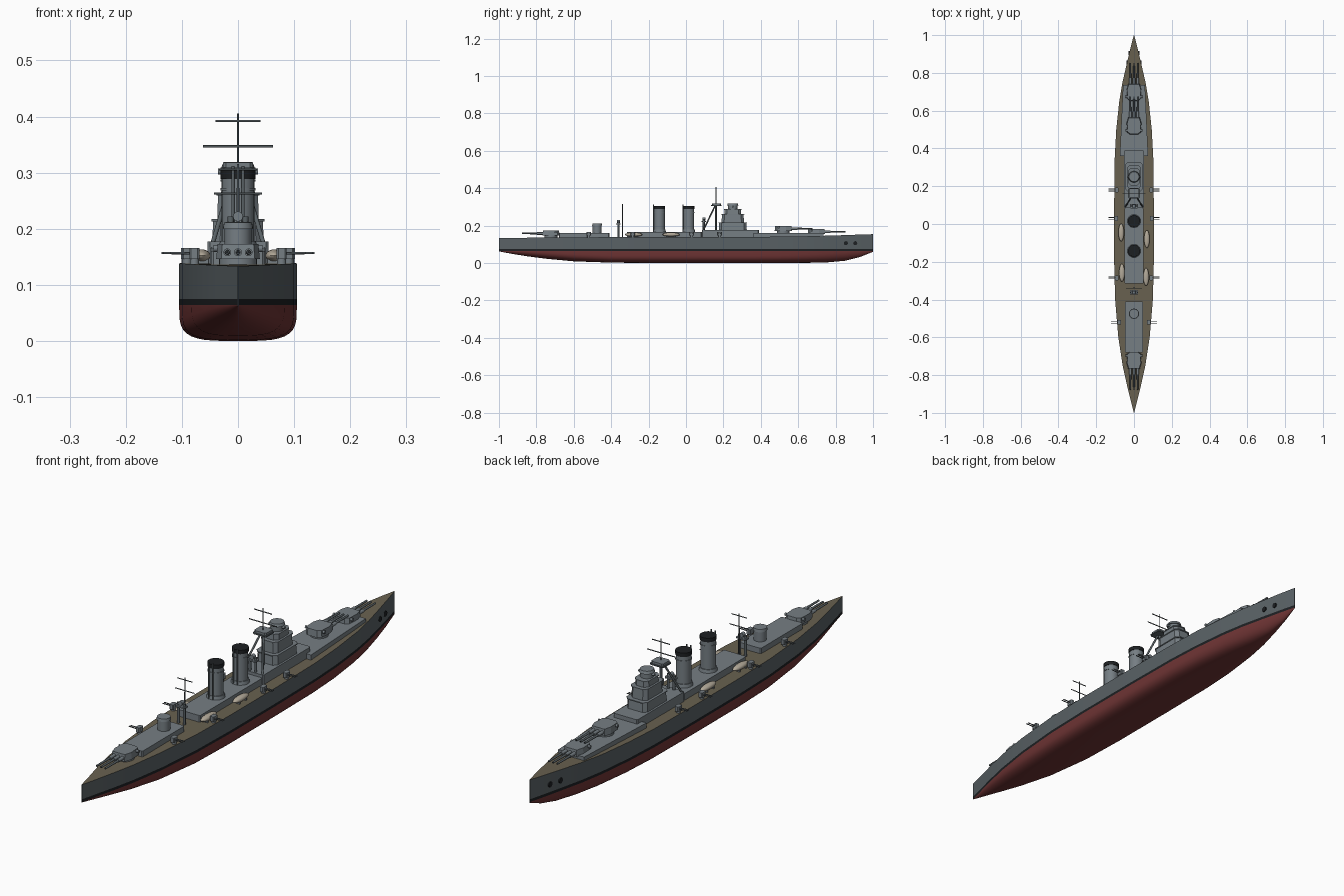
import bpy, bmesh, math
from mathutils import Vector

if "Cube" in bpy.data.objects:
    bpy.data.objects.remove(bpy.data.objects["Cube"])


def mat(name, r, g, b):
    m = bpy.data.materials.new(name)
    m.diffuse_color = (r, g, b, 1)
    m.use_nodes = True
    m.node_tree.nodes["Principled BSDF"].inputs["Base Color"].default_value = m.diffuse_color
    return m


HULL = mat("hull_grey", .10, .12, .13)
GREY = mat("upper_grey", .18, .21, .23)
DECK = mat("deck_wood", .14, .12, .08)
RED = mat("bottom_red", .16, .035, .035)
BLACK = mat("black", .012, .014, .016)
CREAM = mat("boat_cream", .45, .40, .32)


def finish(name, bm, mats, smooth=True):
    bmesh.ops.recalc_face_normals(bm, faces=bm.faces)
    me = bpy.data.meshes.new(name)
    bm.to_mesh(me)
    bm.free()
    ob = bpy.data.objects.new(name, me)
    bpy.context.collection.objects.link(ob)
    for m in mats:
        me.materials.append(m)
    if smooth:
        bpy.ops.object.select_all(action='DESELECT')
        ob.select_set(True)
        bpy.context.view_layer.objects.active = ob
        bpy.ops.object.shade_smooth_by_angle(angle=math.radians(35))
    return ob


def prism(name, outline, z0, z1, m=GREY, top=1.0):
    """Extrude a plan outline; top scales the upper outline about its centre."""
    bm = bmesh.new()
    c = sum((Vector(p) for p in outline), Vector((0, 0))) / len(outline)
    lo = [bm.verts.new((x, y, z0)) for x, y in outline]
    hi = [bm.verts.new((c.x + (x - c.x) * top, c.y + (y - c.y) * top, z1)) for x, y in outline]
    n = len(outline)
    bm.faces.new(lo)
    bm.faces.new(hi)
    for i in range(n):
        bm.faces.new((lo[i], lo[(i + 1) % n], hi[(i + 1) % n], hi[i]))
    return finish(name, bm, [m], False)


def block(name, x, y, hx, hy, z0, z1, c=.004, m=GREY, top=1.0):
    """Box with chamfered vertical corners."""
    o = [(hx, hy - c), (hx - c, hy), (c - hx, hy), (-hx, hy - c),
         (-hx, c - hy), (c - hx, -hy), (hx - c, -hy), (hx, c - hy)]
    return prism(name, [(x + a, y + b) for a, b in o], z0, z1, m, top)


def rod(name, a, b, r, m=GREY, r2=None, seg=12):
    a, b = Vector(a), Vector(b)
    bm = bmesh.new()
    bmesh.ops.create_cone(bm, cap_ends=True, segments=seg, radius1=r,
                          radius2=r if r2 is None else r2, depth=(b - a).length)
    ob = finish(name, bm, [m])
    ob.location = (a + b) / 2
    ob.rotation_euler = (b - a).to_track_quat('Z', 'Y').to_euler()
    return ob


# Hull stations: y, half width, keel height, deck height
ST = [(-1, .001, .062, .134), (-.93, .018, .049, .134), (-.85, .038, .036, .135), (-.75, .060, .023, .136),
      (-.6, .083, .009, .137), (-.4, .1, .002, .138), (-.2, .105, 0, .138), (.1, .105, 0, .138),
      (.35, .102, 0, .139), (.5, .094, 0, .141), (.65, .078, .001, .143), (.75, .061, .003, .146),
      (.85, .038, .012, .149), (.93, .019, .032, .152), (1, .001, .06, .154)]


def station(y, k):
    for a, b in zip(ST, ST[1:]):
        if y <= b[0]:
            return a[k] + (b[k] - a[k]) * (y - a[0]) / (b[0] - a[0])
    return ST[-1][k]


# Hull: lofted sections with boot stripe, red bottom and wooden deck
bm = bmesh.new()
N = 9
rings = []
for y, w, keel, deck in ST:
    p = 2 / (1.7 + 2.1 * min(1, w / .1) ** 2)
    half = [(w, deck), (w, .075)]
    for i in range(N + 1):
        t = math.pi / 2 * i / N
        half.append((w * max(0, math.cos(t)) ** p if i < N else 0,
                     .064 - (.064 - keel) * math.sin(t) ** p))
    ring = half + [(-x, z) for x, z in half[-2::-1]]
    rings.append([bm.verts.new((x, y, z)) for x, z in ring])
n = len(rings[0])
for a, b in zip(rings, rings[1:]):
    for i in range(n):
        f = bm.faces.new((a[i], a[(i + 1) % n], b[(i + 1) % n], b[i]))
        k = min(i, n - 2 - i)
        f.material_index = 2 if i == n - 1 else (0 if k == 0 else 1 if k == 1 else 3)
bm.faces.new(rings[0])
bm.faces.new(rings[-1])
finish("hull", bm, [HULL, BLACK, DECK, RED])

# Hawse holes near the bow
for y in (.855, .905):
    w = station(y, 1)
    for s in (-1, 1):
        rod("hawse_hole", (s * (w - .006), y, .106), (s * (w + .003), y, .106), .011, BLACK)

# Deckhouses
prism("fore_deckhouse", [(.075, .36), (.058, .735), (-.058, .735), (-.075, .36)], .13, .16)
block("bridge_base", 0, .237, .054, .152, .13, .177)
block("middle_deckhouse", 0, -.115, .05, .2, .13, .165)
block("aft_deckhouse", 0, -.545, .048, .135, .13, .16)

# Bridge tower tiers, each with a thin overhanging deck
for i, (hx, hy, z0, z1) in enumerate([(.046, .075, .175, .217), (.037, .06, .217, .263), (.03, .045, .263, .288)]):
    block("bridge_tier", 0, .25, hx, hy, z0, z1, .014, GREY, .96)
    block("bridge_tier_rim", 0, .25, hx + .001, hy + .002, z1 - .004, z1, .014)
rod("bridge_director", (0, .25, .285), (0, .25, .31), .025, GREY, seg=24)
rod("bridge_director_cap", (0, .25, .308), (0, .25, .319), .03, GREY, .026, 24)
rod("bridge_rangefinder", (-.036, .25, .302), (.036, .25, .302), .005)


# Triple gun turrets: d is the pointing direction along y
def turret(y, z, d):
    rod("barbette", (0, y, z - .03), (0, y, z + .004), .034, GREY, seg=24)
    o = [(.03, .046), (.039, .015), (.036, -.035), (.022, -.046)]
    o += [(-a, b) for a, b in o[::-1]]
    prism("turret", [(a, y + d * b) for a, b in o], z, z + .027, GREY, .93)
    rod("turret_rangefinder", (-.044, y - d * .024, z + .019), (.044, y - d * .024, z + .019), .006)
    for x in (-.019, 0, .019):
        rod("barrel_sleeve", (x, y + d * .03, z + .012), (x, y + d * .075, z + .012), .007)
        rod("gun_barrel", (x, y + d * .07, z + .012), (x, y + d * .155, z + .012), .0048, HULL, .0038)
        rod("gun_bore", (x, y + d * .15, z + .012), (x, y + d * .1555, z + .012), .0025, BLACK)


turret(.697, .155, 1)
turret(.52, .172, 1)
turret(-.722, .146, -1)

# Funnels with dark caps, steam pipes and collars
for y in (-.142, .015):
    rod("funnel_base", (0, y, .16), (0, y, .178), .036, GREY, .032, 32)
    rod("funnel", (0, y, .165), (0, y, .298), .029, GREY, seg=32)
    rod("funnel_collar", (0, y, .268), (0, y, .273), .031, GREY, seg=32)
    rod("funnel_cap", (0, y, .289), (0, y, .305), .031, BLACK, seg=32)
    for x in (-.009, .009):
        rod("steam_pipe", (x, y - .032, .165), (x, y - .032, .312), .003, HULL)

# Fore tripod mast with spotting platform and yards
rod("foremast", (0, .16, .165), (0, .16, .31), .005, HULL)
rod("foremast_pole", (0, .16, .31), (0, .16, .405), .0018, HULL)
for s in (-1, 1):
    rod("foremast_leg", (s * .048, .088, .165), (s * .006, .155, .305), .004, HULL)
block("spotting_platform", 0, .163, .031, .028, .304, .309, .006, HULL)
block("spotting_top", 0, .163, .027, .024, .309, .318, .006)
for hw, z in ((.062, .347), (.04, .392)):
    rod("foremast_yard", (-hw, .16, z), (hw, .16, z), .002, HULL)

# Searchlight posts behind the foremast and beside the mainmast
for y, z0, z1 in ((.095, .16, .235), (-.362, .13, .222)):
    for s in (-1, 1):
        rod("light_post", (s * .013, y, z0), (s * .013, y, z1), .0055, HULL)
    block("light_platform", 0, y, .022, .012, z1 - .016, z1 - .01, .003)
    rod("searchlight", (0, y - .008, z1), (0, y + .008, z1), .009, GREY)

# Mainmast
rod("mainmast", (0, -.34, .13), (0, -.34, .315), .003, HULL, .002)
for hw, z in ((.043, .263), (.034, .306)):
    rod("mainmast_yard", (-hw, -.34, z), (hw, -.34, z), .0018, HULL)

# Aft director tower
rod("aft_director", (0, -.475, .155), (0, -.475, .203), .024, GREY, seg=24)
rod("aft_director_cap", (0, -.475, .2), (0, -.475, .211), .027, GREY, .025, 24)

# Secondary gun mounts along both deck edges
for y in (.18, .03, -.285, -.52):
    x = station(y, 1) - .012
    for s in (-1, 1):
        rod("mount_pedestal", (s * x, y, .13), (s * x, y, .15), .008)
        block("gun_shield", s * x, y, .009, .013, .146, .166, .003)
        for dy in (-.005, .005):
            rod("side_gun", (s * x, y + dy, .156), (s * (x + .043), y + dy, .157), .002, HULL)

# Lifeboats on cradles
for x, y in ((-.068, -.045), (.068, -.08), (-.064, -.258), (.064, -.28)):
    bm = bmesh.new()
    bmesh.ops.create_uvsphere(bm, u_segments=20, v_segments=12, radius=1)
    for v in bm.verts:
        v.co = Vector((v.co.x * .015 + x, v.co.y * .047 + y, v.co.z * .011 + .152))
    finish("lifeboat", bm, [CREAM])
    for dy in (-.02, .02):
        block("boat_cradle", x, y + dy, .012, .003, .132, .146, .001)
